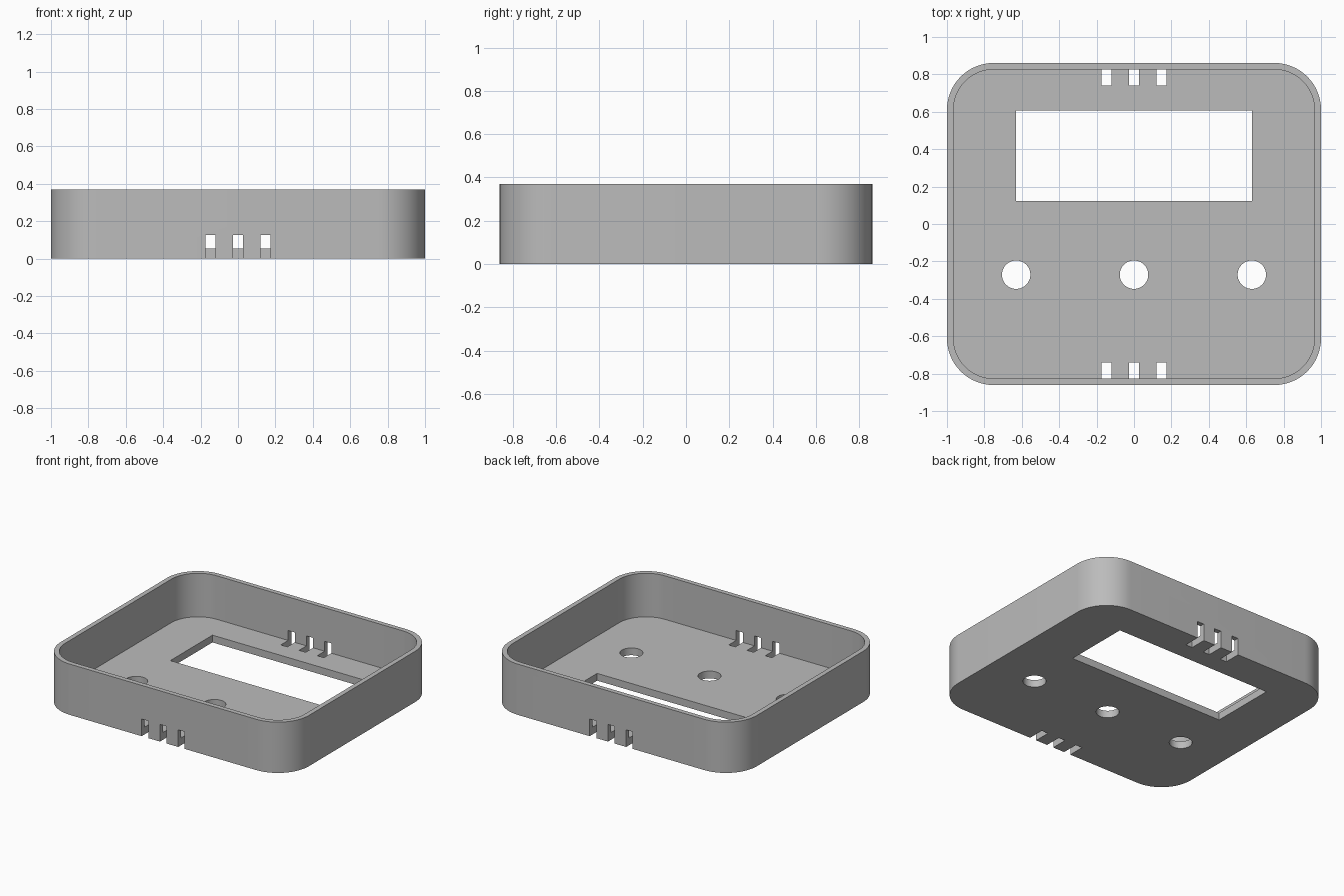
import bpy
import math

cube = bpy.data.objects.get("Cube")
if cube:
    bpy.data.objects.remove(cube, do_unlink=True)

HEIGHT, FLOOR, WALL = 0.37, 0.053, 0.035
HALF_X, HALF_Y, RADIUS = 1.0, 0.861, 0.25
SLOT_W, SLOT_H, SLOT_IN, SLOT_GAP = 0.053, 0.125, 0.741, 0.147

grey = bpy.data.materials.new("light grey plastic")
grey.use_nodes = True
colour = (0.5, 0.5, 0.5, 1)
grey.diffuse_color = colour
grey.node_tree.nodes["Principled BSDF"].inputs["Base Color"].default_value = colour


def prism(name, outline, z0, z1):
    """Solid made by raising a counter-clockwise outline from z0 to z1."""
    n = len(outline)
    verts = [(x, y, z) for z in (z0, z1) for x, y in outline]
    faces = [tuple(reversed(range(n))), tuple(range(n, 2 * n))]
    faces += [(i, (i + 1) % n, n + (i + 1) % n, n + i) for i in range(n)]
    mesh = bpy.data.meshes.new(name)
    mesh.from_pydata(verts, [], faces)
    mesh.materials.append(grey)
    obj = bpy.data.objects.new(name, mesh)
    bpy.context.collection.objects.link(obj)
    return obj


def rounded_rect(hx, hy, r, steps=16):
    points = []
    for quarter, (sx, sy) in enumerate([(1, 1), (-1, 1), (-1, -1), (1, -1)]):
        for i in range(steps + 1):
            a = math.pi / 2 * (quarter + i / steps)
            points.append((sx * (hx - r) + r * math.cos(a),
                           sy * (hy - r) + r * math.sin(a)))
    return points


def rect(x0, x1, y0, y1):
    return [(x0, y0), (x1, y0), (x1, y1), (x0, y1)]


def circle(cx, cy, r, n=48):
    return [(cx + r * math.cos(math.tau * i / n),
             cy + r * math.sin(math.tau * i / n)) for i in range(n)]


# Open tray: rounded block and its hollow
case = prism("case_shell", rounded_rect(HALF_X, HALF_Y, RADIUS), 0, HEIGHT)
cutters = [prism("hollow_cutter",
                 rounded_rect(HALF_X - WALL, HALF_Y - WALL, RADIUS - WALL),
                 FLOOR, HEIGHT + 0.1)]

# Display window and three button holes through the floor
cutters.append(prism("window_cutter", rect(-0.631, 0.631, 0.122, 0.607), -0.1, 0.2))
for x in (-0.63, 0, 0.63):
    cutters.append(prism("button_hole_cutter", circle(x, -0.271, 0.076), -0.1, 0.2))

# Slots through the floor edge and wall, front and back
for k in (-1, 0, 1):
    x0, x1 = k * SLOT_GAP - SLOT_W / 2, k * SLOT_GAP + SLOT_W / 2
    cutters.append(prism("back_slot_cutter", rect(x0, x1, SLOT_IN, 1), -0.1, SLOT_H))
    cutters.append(prism("front_slot_cutter", rect(x0, x1, -1, -SLOT_IN), -0.1, SLOT_H))

bpy.context.view_layer.objects.active = case
case.select_set(True)
for cutter in cutters:
    cutter.hide_render = True
    cut = case.modifiers.new(cutter.name, 'BOOLEAN')
    cut.operation = 'DIFFERENCE'
    cut.solver = 'EXACT'
    cut.object = cutter
    bpy.ops.object.modifier_apply(modifier=cut.name)
    bpy.data.objects.remove(cutter, do_unlink=True)

# Smooth rounded corners, crisp edges
for obj in bpy.context.selected_objects:
    obj.select_set(obj == case)
bpy.ops.object.shade_smooth_by_angle(angle=math.radians(30))
